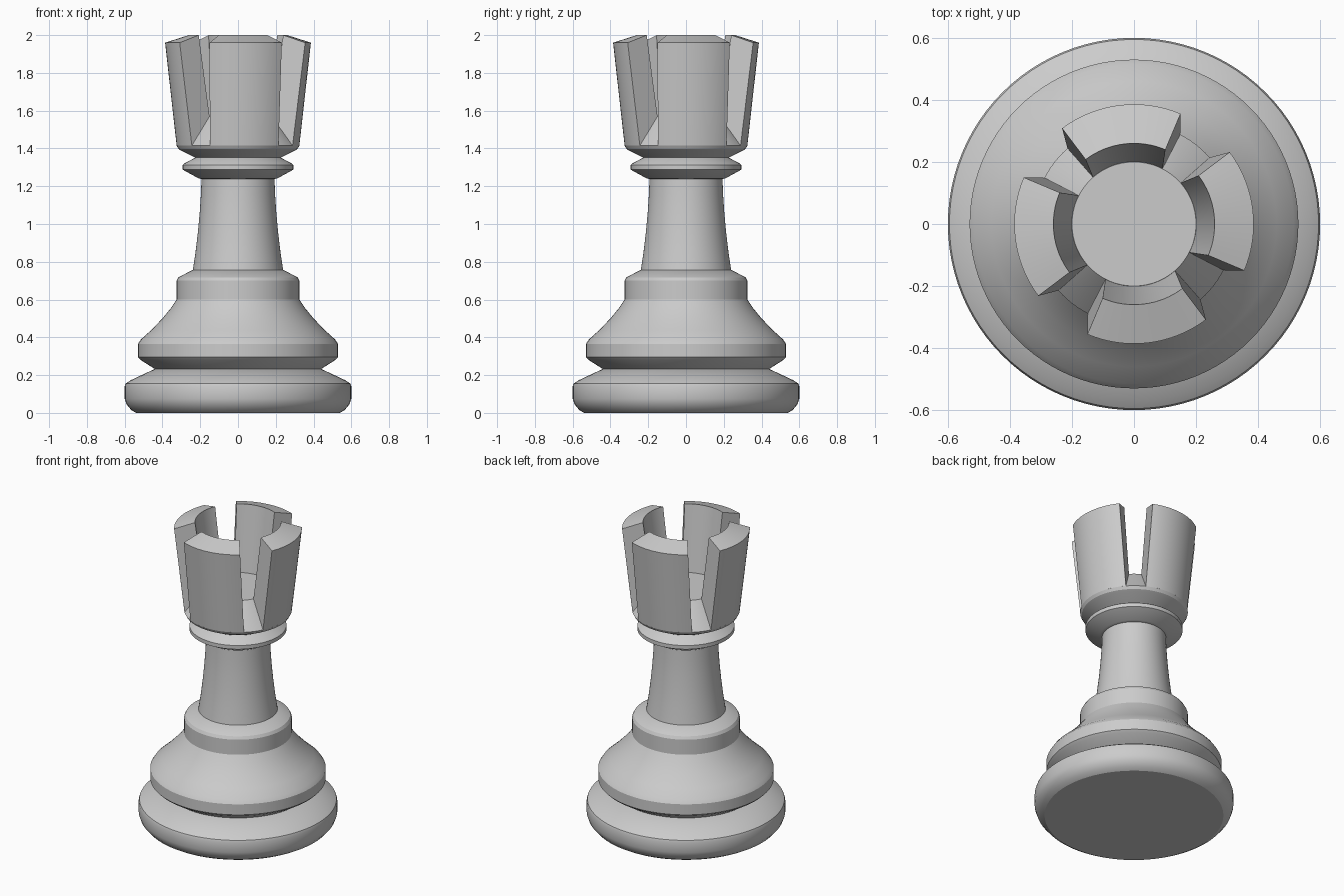
import bpy, bmesh
from math import sin, cos, radians, pi

if "Cube" in bpy.data.objects:
    bpy.data.objects.remove(bpy.data.objects["Cube"])


def finish(name, bm, angle=28):
    bmesh.ops.recalc_face_normals(bm, faces=bm.faces)
    mesh = bpy.data.meshes.new(name)
    bm.to_mesh(mesh)
    bm.free()
    obj = bpy.data.objects.new(name, mesh)
    bpy.context.collection.objects.link(obj)
    bpy.ops.object.select_all(action='DESELECT')
    obj.select_set(True)
    bpy.context.view_layer.objects.active = obj
    bpy.ops.object.shade_smooth_by_angle(angle=radians(angle))
    return obj


def lathe(name, profile, segments=96):
    """Spin an (r, z) profile around z; both ends are capped flat."""
    bm = bmesh.new()
    rings = [[bm.verts.new((r * cos(2 * pi * i / segments),
                            r * sin(2 * pi * i / segments), z))
              for i in range(segments)] for r, z in profile]
    for a, b in zip(rings, rings[1:]):
        for i in range(segments):
            j = (i + 1) % segments
            bm.faces.new((a[i], a[j], b[j], b[i]))
    bm.faces.new(rings[0])
    bm.faces.new(rings[-1])
    return finish(name, bm)


def battlement(name, centre, steps=16):
    """Curved wall block: (r, z, half angle) section swept about z."""
    section = [(0.20, 1.565, 34.3), (0.325, 1.415, 34.3),
               (0.386, 1.96, 29.9), (0.26, 2.0, 29.9)]
    bm = bmesh.new()
    slices = []
    for i in range(steps + 1):
        t = 2 * i / steps - 1
        row = []
        for r, z, half in section:
            a = radians(centre + t * half)
            row.append(bm.verts.new((r * cos(a), r * sin(a), z)))
        slices.append(row)
    for a, b in zip(slices, slices[1:]):
        for k in range(4):
            n = (k + 1) % 4
            bm.faces.new((a[k], a[n], b[n], b[k]))
    bm.faces.new(slices[0])
    bm.faces.new(slices[-1])
    return finish(name, bm)


# Foot disc
lathe("base", [(0.54, 0), (0.565, 0.015), (0.59, 0.045), (0.60, 0.075),
               (0.60, 0.14), (0.595, 0.155), (0.57, 0.172), (0.44, 0.233)])

# Flared bell with its upper collar
lathe("bell", [(0.44, 0.232), (0.515, 0.28), (0.53, 0.295), (0.53, 0.365),
               (0.515, 0.388), (0.46, 0.438), (0.40, 0.50), (0.355, 0.555),
               (0.325, 0.60), (0.325, 0.70), (0.315, 0.718), (0.24, 0.757)])

# Tapered stem
lathe("stem", [(0.24, 0.75), (0.225, 0.85), (0.212, 0.96), (0.202, 1.07),
               (0.196, 1.16), (0.193, 1.25)])

# Neck ring
lathe("neck_ring", [(0.19, 1.238), (0.21, 1.242), (0.293, 1.288),
                    (0.293, 1.313), (0.285, 1.32), (0.225, 1.352)])

# Head: underside, sloping notch floors and recessed disc
lathe("head", [(0.225, 1.35), (0.24, 1.358), (0.30, 1.388), (0.315, 1.397),
               (0.325, 1.415), (0.20, 1.57)])

# Four battlements
for n in range(4):
    battlement(f"battlement_{n + 1}", 7 + 90 * n)
